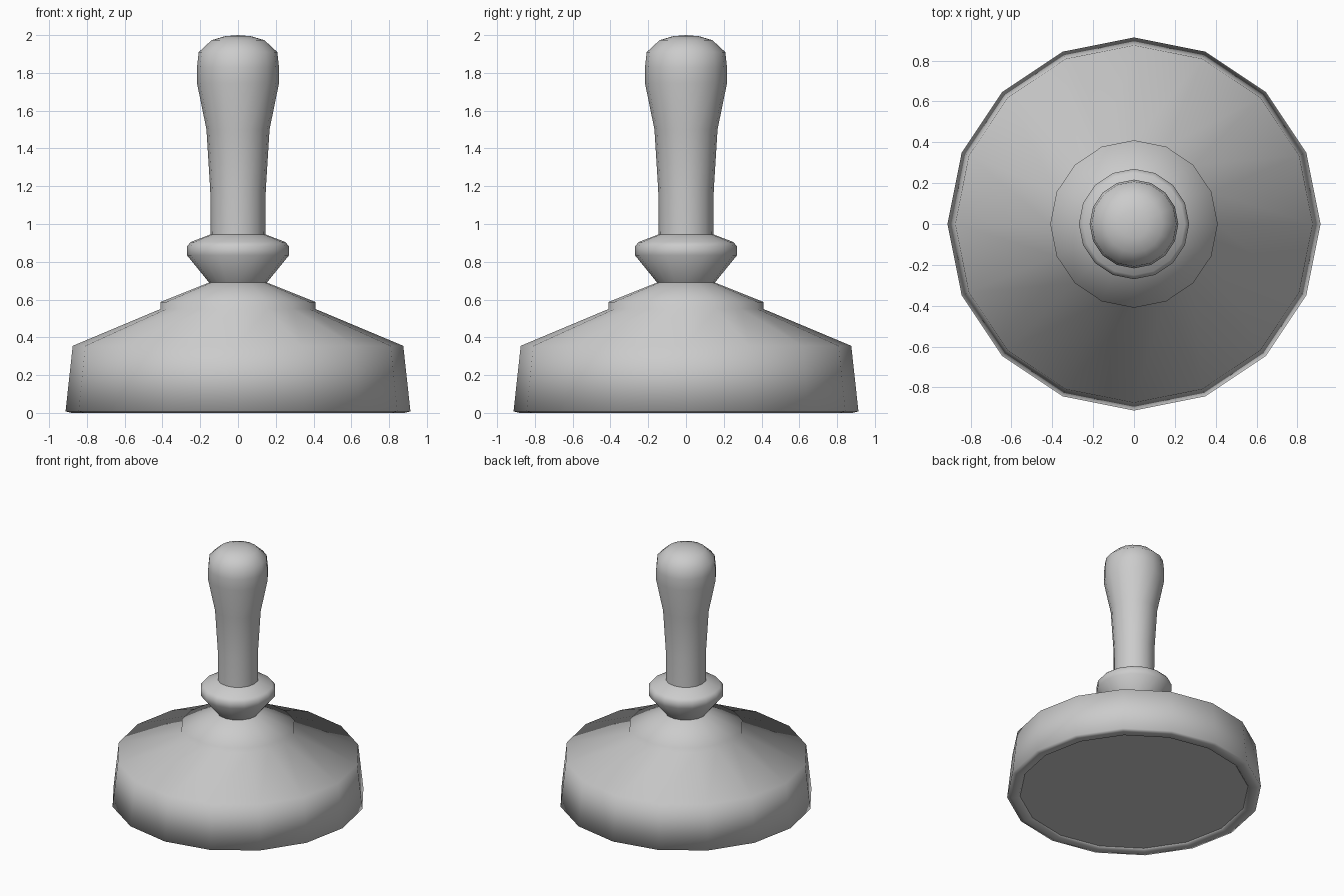
import bpy, bmesh
from math import cos, sin, tau

if "Cube" in bpy.data.objects:
    bpy.data.objects.remove(bpy.data.objects["Cube"])

SIDES = 16


def lathe(name, profile):
    """Revolve (radius, z) points around z; ends are capped or closed to a pole."""
    bm = bmesh.new()
    rings = []
    for r, z in profile:
        if r == 0:
            rings.append([bm.verts.new((0, 0, z))] * SIDES)
        else:
            rings.append([bm.verts.new((r * cos(tau * i / SIDES), r * sin(tau * i / SIDES), z))
                          for i in range(SIDES)])
    for a, b in zip(rings, rings[1:]):
        for i in range(SIDES):
            j = (i + 1) % SIDES
            quad = list(dict.fromkeys((a[i], a[j], b[j], b[i])))
            bm.faces.new(quad)
    for ring, (r, z) in ((rings[0], profile[0]), (rings[-1], profile[-1])):
        if r > 0:
            bm.faces.new(ring)
    bmesh.ops.recalc_face_normals(bm, faces=bm.faces)
    for f in bm.faces:
        f.smooth = len(f.verts) <= 4
    me = bpy.data.meshes.new(name)
    bm.to_mesh(me)
    bm.free()
    ob = bpy.data.objects.new(name, me)
    bpy.context.collection.objects.link(ob)
    return ob


# Wide base with a thin bottom rim, sloping shoulder and stepped cone
lathe("base", [(0.82, 0.012), (0.83, 0.0), (0.88, 0.0), (0.913, 0.008), (0.875, 0.355),
               (0.41, 0.55), (0.41, 0.587), (0.153, 0.69)])

# Turned collar between base and handle
lathe("collar", [(0.153, 0.69), (0.27, 0.834), (0.27, 0.882), (0.25, 0.905), (0.145, 0.945)])

# Grip swelling to a rounded end
lathe("handle", [(0.145, 0.945), (0.147, 1.18), (0.167, 1.50), (0.217, 1.745), (0.217, 1.83),
                 (0.208, 1.91), (0.14, 1.973), (0.07, 1.994), (0, 2.0)])
